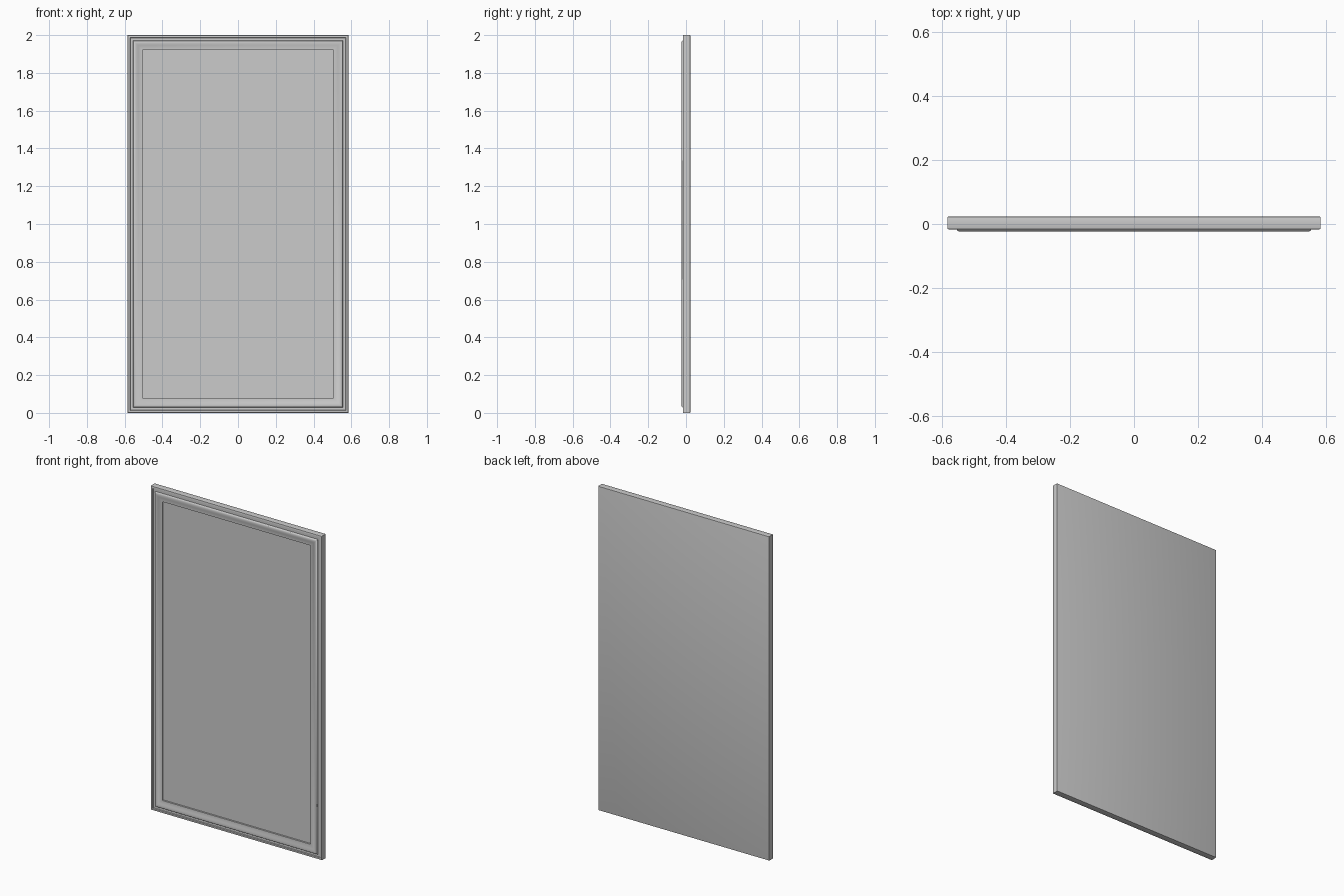
import bpy, bmesh, math

if "Cube" in bpy.data.objects:
    bpy.data.objects.remove(bpy.data.objects["Cube"])

HALF_W, HEIGHT = 0.584, 2.0

# Frame cross-section from the back edge round to the recessed panel: (inset, y)
profile = [
    (0.004, 0.0235), (0.001, 0.0225), (0.0, 0.0195),         # back edge
    (0.0, -0.0130), (0.0012, -0.0158), (0.004, -0.0170),     # rounded outer lip
    (0.0125, -0.0170), (0.0145, -0.0125), (0.0285, -0.0125), # groove
    (0.0295, -0.0180), (0.0320, -0.0215), (0.0360, -0.0232), # raised moulding
    (0.0410, -0.0235), (0.0480, -0.0220), (0.0560, -0.0190),
    (0.0640, -0.0170), (0.0720, -0.0160), (0.0780, -0.0160), # slope to inner lip
    (0.0790, -0.0080),                                       # recess wall
]


def ring(bm, inset, y):
    """Mitred rectangle of four vertices at the given inset and depth."""
    w = HALF_W - inset
    return [bm.verts.new(p) for p in ((-w, y, inset), (w, y, inset),
                                      (w, y, HEIGHT - inset), (-w, y, HEIGHT - inset))]


bm = bmesh.new()
rings = [ring(bm, i, y) for i, y in profile]

# Mitred frame sides
for a, b in zip(rings, rings[1:]):
    for k in range(4):
        n = (k + 1) % 4
        bm.faces.new((a[k], a[n], b[n], b[k]))

# Flat back and recessed front panel
bm.faces.new(rings[0])
bm.faces.new(rings[-1])
bmesh.ops.recalc_face_normals(bm, faces=bm.faces[:])

mesh = bpy.data.meshes.new("framed_panel")
bm.to_mesh(mesh)
bm.free()
door = bpy.data.objects.new("framed_panel", mesh)
bpy.context.collection.objects.link(door)

bpy.context.view_layer.objects.active = door
door.select_set(True)
bpy.ops.object.shade_smooth_by_angle(angle=math.radians(35))
